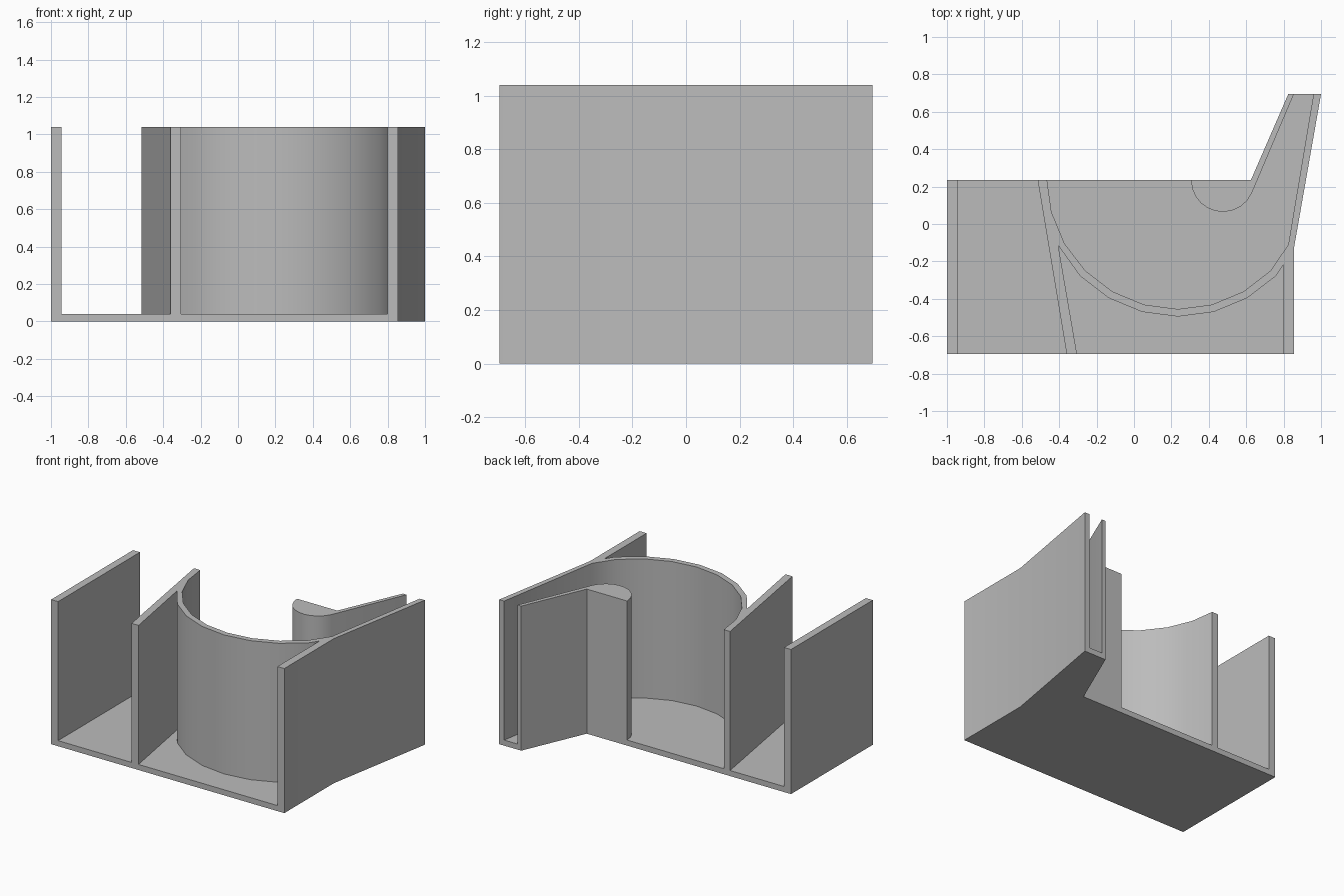
import bpy, bmesh
from math import sin, cos, radians

cube = bpy.data.objects.get("Cube")
if cube:
    bpy.data.objects.remove(cube, do_unlink=True)

FLOOR, TOP = 0.04, 1.04
FRONT, BACK, REAR = -0.695, 0.235, 0.695

grey = bpy.data.materials.new("plain grey")
grey.use_nodes = True
colour = (0.5, 0.5, 0.5, 1)
grey.diffuse_color = colour
grey.node_tree.nodes["Principled BSDF"].inputs["Base Color"].default_value = colour


def arc(cx, cy, r, start, end, step):
    """Points on a circle; angles in degrees, end included."""
    n = round(abs(end - start) / step)
    angles = [radians(start + (end - start) * i / n) for i in range(n + 1)]
    return [(cx + r * cos(a), cy + r * sin(a)) for a in angles]


def prism(name, outline, z0, z1):
    """Extrude a counter-clockwise plan outline from z0 to z1."""
    bm = bmesh.new()
    base = bm.faces.new([bm.verts.new((x, y, z0)) for x, y in outline])
    top = bmesh.ops.extrude_face_region(bm, geom=[base], use_keep_orig=True)
    verts = [v for v in top["geom"] if isinstance(v, bmesh.types.BMVert)]
    bmesh.ops.translate(bm, vec=(0, 0, z1 - z0), verts=verts)
    bmesh.ops.recalc_face_normals(bm, faces=bm.faces)
    mesh = bpy.data.meshes.new(name)
    bm.to_mesh(mesh)
    bm.free()
    mesh.materials.append(grey)
    obj = bpy.data.objects.new(name, mesh)
    bpy.context.collection.objects.link(obj)
    bpy.ops.object.select_all(action="DESELECT")
    obj.select_set(True)
    bpy.context.view_layer.objects.active = obj
    bpy.ops.object.shade_smooth_by_angle(angle=radians(25))
    return obj


# Floor plate with the angled outlet at the rear left
prism("floor", [(-1, FRONT), (0.855, FRONT), (0.855, -0.13), (1, REAR),
                (0.825, REAR), (0.625, BACK), (-1, BACK)], 0, FLOOR)

# Straight wall on the right side
prism("side_wall", [(-1, FRONT), (-0.945, FRONT), (-0.945, BACK), (-1, BACK)], FLOOR, TOP)

# Slanted divider, round bowl wall and outer side wall share one plan outline
centre = (0.235, 0.245)
outer = arc(*centre, 0.74, 225, 315, 15)
inner = arc(*centre, 0.70, 315, 195, 15)
prism("divider_and_bowl_wall",
      [(-0.36, FRONT), (-0.305, FRONT), (-0.405, -0.115)] + outer
      + [(0.80, -0.215), (0.80, FRONT), (0.855, FRONT), (0.855, -0.13),
         (1, REAR), (0.96, REAR), (0.825, -0.11)] + inner
      + [(-0.465, BACK), (-0.515, BACK)], FLOOR, TOP)

# Rounded nose that continues into the thin outlet wall
nose = arc(0.475, BACK, 0.17, 180, 335, 15)
prism("outlet_nose", nose + [(0.855, REAR), (0.825, REAR), (0.625, BACK)], FLOOR, TOP)
